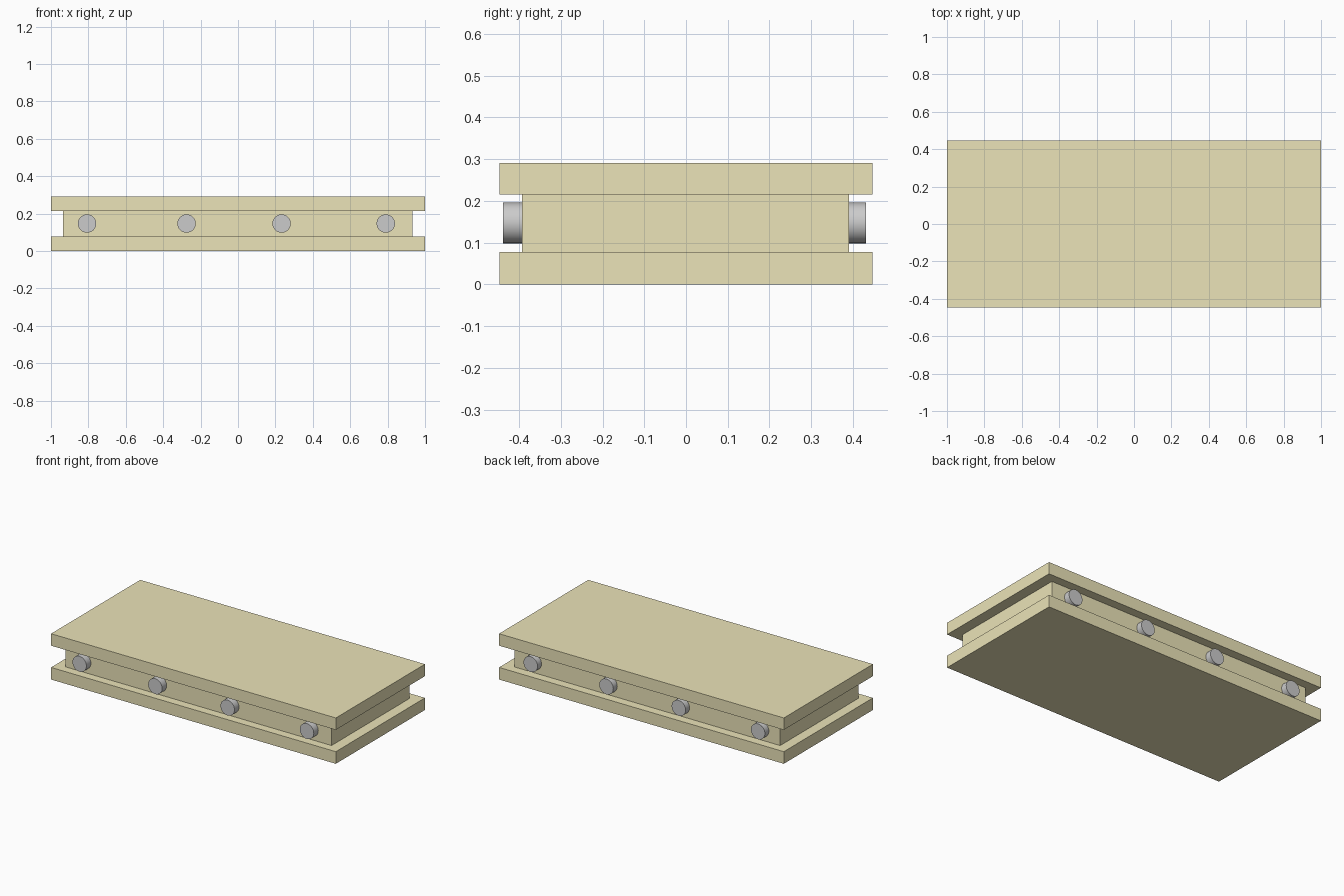
import bpy
import math

if "Cube" in bpy.data.objects:
    bpy.data.objects.remove(bpy.data.objects["Cube"])

tan = bpy.data.materials.new("tan_board")
tan.diffuse_color = (0.83, 0.77, 0.48, 1)
tan.use_nodes = True
tan.node_tree.nodes["Principled BSDF"].inputs["Base Color"].default_value = tan.diffuse_color


def box(name, x0, x1, y0, y1, z0, z1):
    bpy.ops.mesh.primitive_cube_add(
        size=1, location=((x0 + x1) / 2, (y0 + y1) / 2, (z0 + z1) / 2))
    ob = bpy.context.object
    ob.name = name
    ob.scale = (x1 - x0, y1 - y0, z1 - z0)
    bpy.ops.object.transform_apply(location=False, rotation=False, scale=True)
    ob.data.materials.append(tan)
    return ob


def peg(name, x, y0, y1):
    bpy.ops.mesh.primitive_cylinder_add(
        vertices=32, radius=0.049, depth=y1 - y0,
        location=(x, (y0 + y1) / 2, 0.147), rotation=(math.pi / 2, 0, 0))
    ob = bpy.context.object
    ob.name = name
    bpy.ops.object.shade_smooth_by_angle(angle=math.radians(40))
    return ob


# Two wide boards with a narrower core between them
box("bottom_board", -1, 1, -0.447, 0.447, 0, 0.077)
box("core", -0.935, 0.932, -0.393, 0.391, 0.077, 0.215)
box("top_board", -1, 1, -0.447, 0.447, 0.215, 0.291)

# Row of pegs on the front, and the same row turned around on the back
for i, x in enumerate((-0.807, -0.275, 0.233, 0.79), 1):
    peg(f"front_peg_{i}", x, -0.438, -0.385)
    peg(f"back_peg_{i}", -0.017 - x, 0.383, 0.431)
